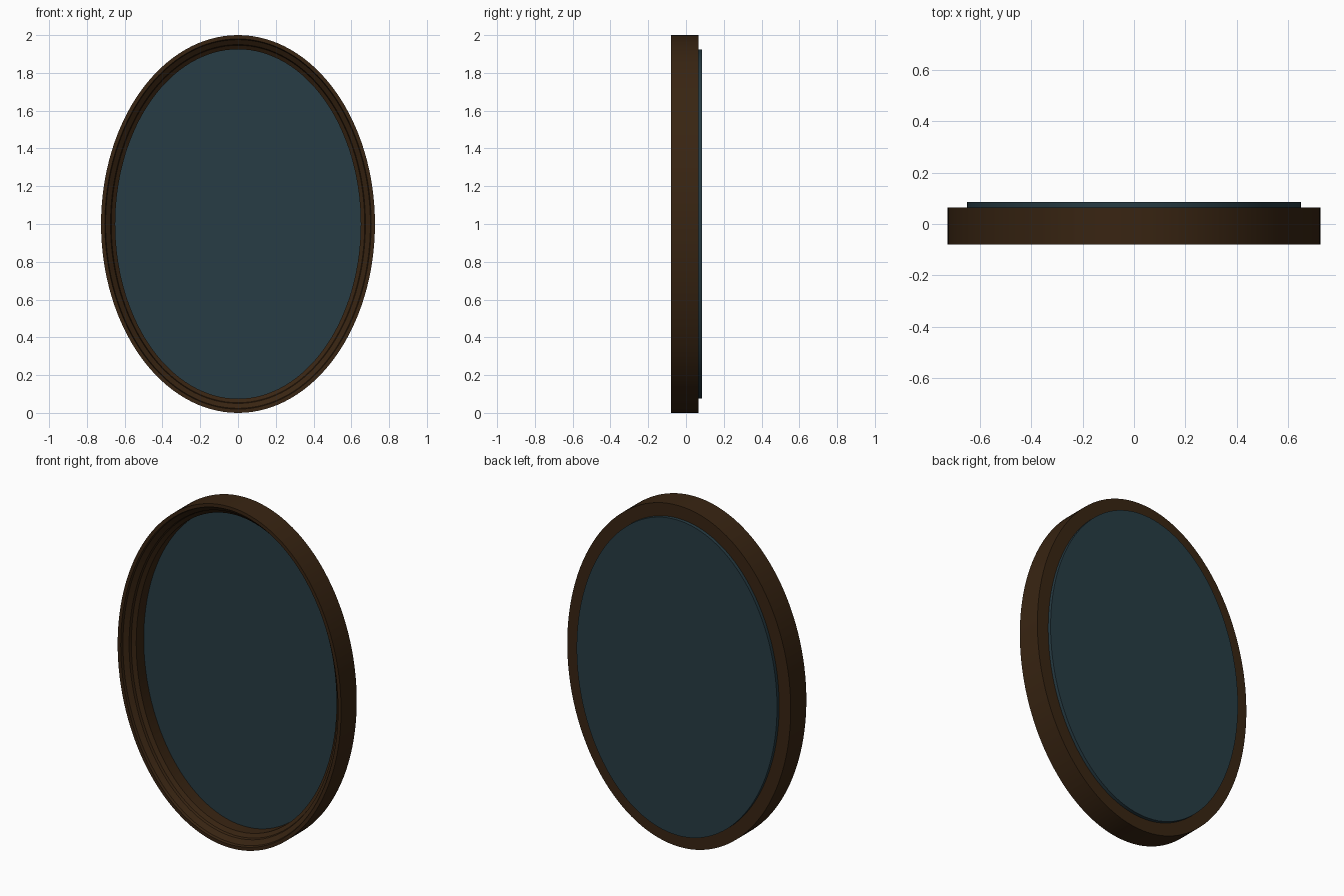
import bpy, bmesh, math

if "Cube" in bpy.data.objects:
    bpy.data.objects.remove(bpy.data.objects["Cube"])

N = 128
RX, RZ = 0.725, 1.0


def material(name, rgb):
    m = bpy.data.materials.new(name)
    m.diffuse_color = (*rgb, 1)
    m.use_nodes = True
    m.node_tree.nodes["Principled BSDF"].inputs["Base Color"].default_value = m.diffuse_color
    return m


def oval_sweep(name, profile, mat, closed):
    """Sweep (inset, y) profile points around the oval; an open profile gets end caps."""
    bm = bmesh.new()
    rings = []
    for inset, y in profile:
        rings.append([bm.verts.new(((RX - inset) * math.cos(2 * math.pi * i / N), y,
                                    1 + (RZ - inset) * math.sin(2 * math.pi * i / N)))
                      for i in range(N)])
    count = len(rings) if closed else len(rings) - 1
    for k in range(count):
        a, b = rings[k], rings[(k + 1) % len(rings)]
        for i in range(N):
            j = (i + 1) % N
            bm.faces.new((a[i], a[j], b[j], b[i]))
    if not closed:
        bm.faces.new(rings[0])
        bm.faces.new(rings[-1])
    bmesh.ops.recalc_face_normals(bm, faces=bm.faces)
    me = bpy.data.meshes.new(name)
    bm.to_mesh(me)
    bm.free()
    me.materials.append(mat)
    ob = bpy.data.objects.new(name, me)
    bpy.context.collection.objects.link(ob)
    bpy.ops.object.select_all(action='DESELECT')
    ob.select_set(True)
    bpy.context.view_layer.objects.active = ob
    bpy.ops.object.shade_smooth_by_angle(angle=math.radians(30))
    return ob


wood = material("dark_wood", (0.040, 0.018, 0.006))
glass = material("dark_glass", (0.020, 0.045, 0.058))

# Stepped oval moulding, open in the middle
oval_sweep("oval_frame", [
    (0.0, 0.065), (0.0, -0.08), (0.020, -0.08), (0.024, -0.065),
    (0.050, -0.045), (0.054, -0.030), (0.075, -0.015), (0.075, 0.065),
], wood, True)

# Mirror plate set in the back of the frame
oval_sweep("mirror_glass", [(0.075, 0.055), (0.075, 0.085)], glass, False)
